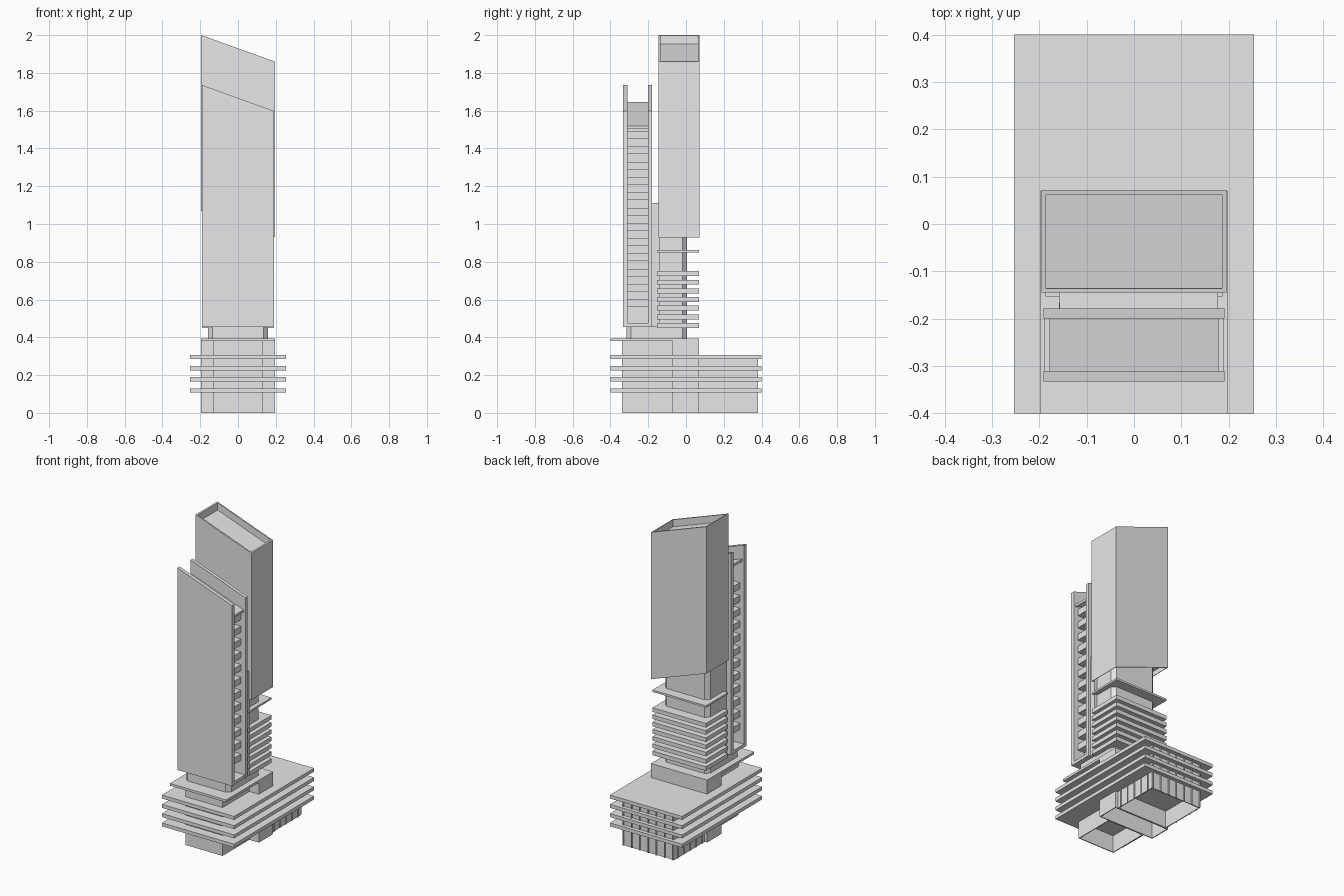
import bpy
import bmesh

SLOPE = -0.36  # fall of the raked roofs along x

cube = bpy.data.objects.get("Cube")
if cube:
    bpy.data.objects.remove(cube, do_unlink=True)

grey = bpy.data.materials.new("light grey")
grey.use_nodes = True
grey.diffuse_color = (0.8, 0.8, 0.8, 1)
grey.node_tree.nodes["Principled BSDF"].inputs["Base Color"].default_value = (0.8, 0.8, 0.8, 1)


def box(name, x, y, z, rake_top=False, rake_bottom=False, chamfer=0, pockets=()):
    """Box from ranges; raked ends slope along x, pockets are (side, rim, depth)."""
    bm = bmesh.new()
    bmesh.ops.create_cube(bm, size=1)
    for v in bm.verts:
        top = v.co.z > 0
        v.co = [r[1] if c > 0 else r[0] for c, r in zip(v.co, (x, y, z))]
        if (rake_top and top) or (rake_bottom and not top):
            v.co.z += SLOPE * v.co.x
    if chamfer:
        edges = [e for e in bm.edges if abs(e.verts[0].co.z - e.verts[1].co.z) > 0.01]
        bmesh.ops.bevel(bm, geom=edges, offset=chamfer, segments=1, affect='EDGES')
    bm.normal_update()
    for side, rim, depth in pockets:
        face = max(bm.faces, key=lambda f: f.normal.z * side)
        bmesh.ops.inset_region(bm, faces=[face], thickness=rim)
        # a second, tiny inset gives the pocket its upright walls
        bmesh.ops.inset_region(bm, faces=[face], thickness=0.0005)
        for v in face.verts:
            v.co.z -= side * depth
    bmesh.ops.recalc_face_normals(bm, faces=bm.faces)
    mesh = bpy.data.meshes.new(name)
    bm.to_mesh(mesh)
    bm.free()
    mesh.materials.append(grey)
    obj = bpy.data.objects.new(name, mesh)
    bpy.context.scene.collection.objects.link(obj)
    return obj


def wide(half):
    return (-half, half)


# Podium: three open-bottomed halls
hollow = [(-1, 0.008, 0.11)]
box("front_hall", wide(0.13), (-0.34, -0.07), (0, 0.38), pockets=hollow)
box("middle_hall", wide(0.197), (-0.072, 0.07), (0, 0.395), pockets=hollow)
box("back_hall", wide(0.18), (0.07, 0.375), (0, 0.29), pockets=hollow)

# Podium decks
for i in range(4):
    z = 0.108 + i * 0.0587
    box("podium_deck", wide(0.253), wide(0.4), (z, z + 0.022))
box("entrance_canopy", wide(0.197), (-0.4, -0.07), (0.38, 0.395))

# Slim mullions around the back hall
for i in range(7):
    x = -0.174 + i * 0.058
    box("back_mullion", (x - 0.003, x + 0.003), (0.37, 0.382), (0, 0.29))
for i in range(5):
    y = 0.1 + i * 0.06
    for s in (-1, 1):
        box("side_mullion", (s * 0.18 - 0.005, s * 0.18 + 0.005), (y - 0.003, y + 0.003), (0, 0.29))

# Chamfered service core
box("core_base", wide(0.158), (-0.315, 0.005), (0.39, 0.457), chamfer=0.024)
box("core_shaft", wide(0.158), (-0.19, 0.005), (0.45, 1.11), chamfer=0.024)
box("core_link", (-0.157, 0.177), (-0.181, -0.14), (0.456, 1.11))

# Front tower: two raked screens holding a recessed body
for name, y in (("front_screen", (-0.333, -0.31)), ("rear_screen", (-0.2, -0.179))):
    box(name, wide(0.191), y, (0.456, 1.667), rake_top=True)
between = (-0.311, -0.199)
box("front_tower_sill", wide(0.189), between, (0.456, 0.475))
box("front_tower_body", wide(0.11), between, (0.47, 1.57), rake_top=True)
box("front_tower_roof", wide(0.178), between, (1.567, 1.582), rake_top=True, rake_bottom=True)
for i in range(12):
    z = 0.56 + i * 0.081
    box("front_tower_floor", wide(0.16), between, (z, z + 0.04))

# Louvre slabs around the core under the rear tower
for i in range(7):
    z = 0.45 + i * 0.0457
    box("louvre_slab", wide(0.187), (-0.153, 0.068), (z, z + 0.026))
box("upper_louvre", wide(0.187), (-0.153, 0.068), (0.85, 0.862))

# Rear tower: raked top and bottom with a sunken roof and soffit
box("rear_tower", wide(0.195), (-0.145, 0.072), (1.0, 1.93), rake_top=True, rake_bottom=True,
    pockets=[(1, 0.013, 0.045), (-1, 0.008, 0.03)])
